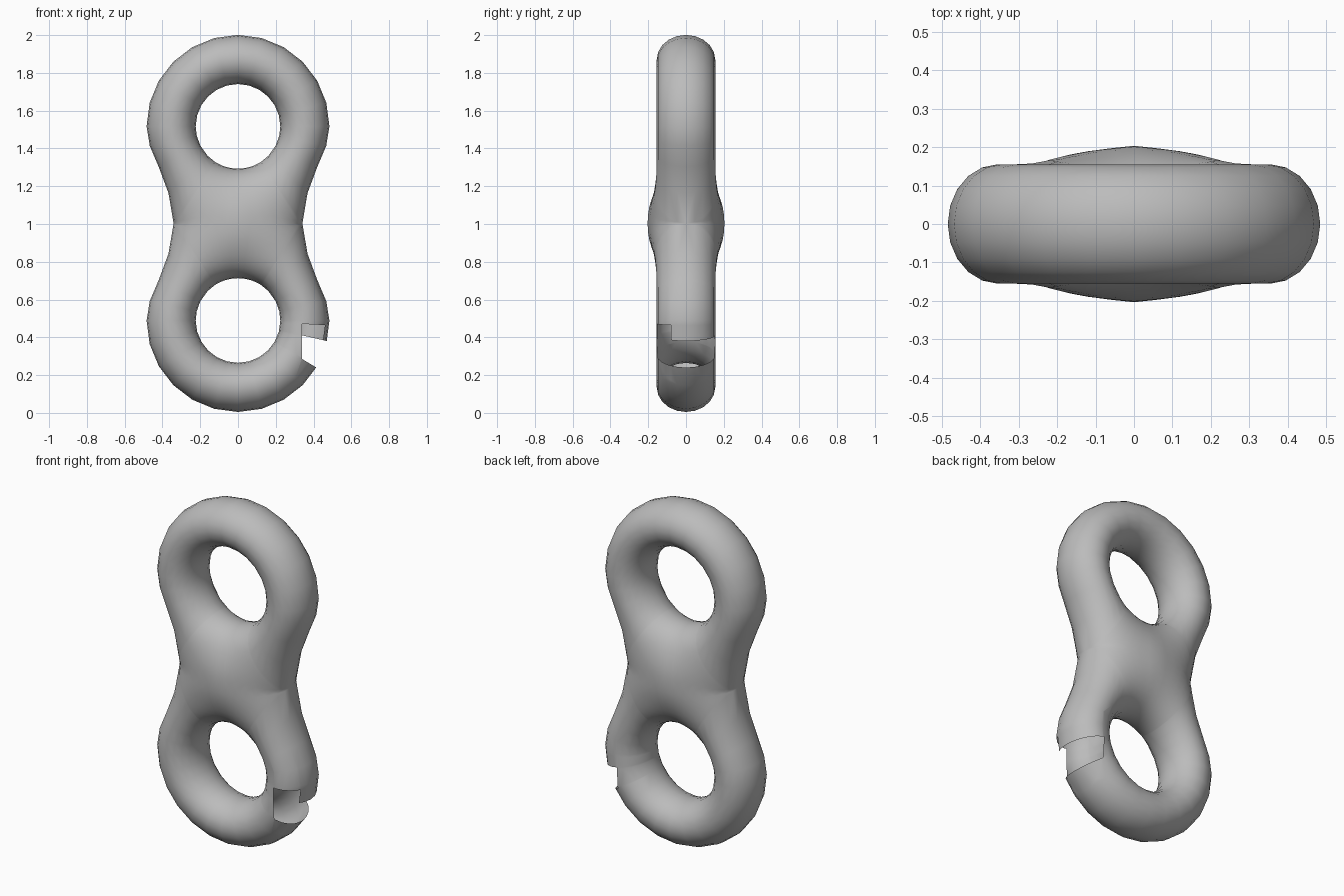
import bpy, bmesh, math
from mathutils import Vector

if "Cube" in bpy.data.objects:
    bpy.data.objects.remove(bpy.data.objects["Cube"])

MID = 1.003          # height of the symmetry plane
HOLE_Z = 0.514       # hole centre above the symmetry plane
HOLE_R, OUT_R = 0.224, 0.484
N = 10               # rows from hole edge to outer edge

# Outer edge of one quarter, as (x, height above the symmetry plane)
arc = [(OUT_R * math.cos(math.radians(a)), HOLE_Z + OUT_R * math.sin(math.radians(a)))
       for a in range(90, -1, -15)]
outline = [Vector(p) for p in arc + [(.467, .41), (.42, .30), (.368, .16), (.341, 0)]]
waist = [Vector((x, 0)) for x in (.325, .29, .24, .18, .12, .06, 0)]


def edge_distance(p):
    """Distance from p to the outer edge, counting the mirrored half."""
    best = 9
    for sign in (1, -1):
        pts = [Vector((v.x, v.y * sign)) for v in outline]
        for a, b in zip(pts, pts[1:]):
            d = b - a
            t = max(0, min(1, (p - a).dot(d) / d.length_squared))
            best = min(best, (p - a - d * t).length)
    return best


def half_depth(p):
    """Rounded thickness, swelling where the two rings merge."""
    d1 = (p - Vector((0, HOLE_Z))).length - HOLE_R
    d2 = (p - Vector((0, -HOLE_Z))).length - HOLE_R
    h = max(.2 - abs(d1 - d2), 0) / .2
    inner = max(min(d1, d2) - h * h * .05, 0)
    outer = edge_distance(p)
    w = inner + outer
    t = inner / w
    return (.155 + .16 * max(w - .26, 0)) * math.sqrt(max(4 * t * (1 - t), 0))


# Quarter grid: spokes from the hole edge to the outline or the waist line
centre = Vector((0, HOLE_Z))
grid = []
for target in outline + waist:
    start = centre + (target - centre).normalized() * HOLE_R
    row = []
    for i in range(N + 1):
        u = i / N
        s = (1 - math.cos(math.pi * u)) / 2
        if target in waist:
            k = min(1, (.341 - target.x) / .2)
            s = s * (1 - k) + (1 - math.cos(math.pi / 2 * u)) * k
        p = start.lerp(target, s)
        y = 0 if i == 0 or (i == N and target in outline) else half_depth(p)
        row.append((p.x, y, p.y))
    grid.append(row)

# Reflect the quarter into both rings, both sides, front and back
bm = bmesh.new()
for sx in (1, -1):
    for sy in (1, -1):
        for sz in (1, -1):
            vs = [[bm.verts.new((x * sx, y * sy, MID + z * sz)) for x, y, z in row]
                  for row in grid]
            for a, b in zip(vs, vs[1:]):
                for i in range(N):
                    bm.faces.new((a[i], a[i + 1], b[i + 1], b[i]))
bmesh.ops.remove_doubles(bm, verts=bm.verts, dist=.0005)
bmesh.ops.recalc_face_normals(bm, faces=bm.faces)

# Gap in the lower ring: trim to clean lines, then remove the outer wall
ring = Vector((0, 0, MID - HOLE_Z))


def angle(c):
    return math.degrees(math.atan2(c.z - ring.z, c.x))


def cut(point, normal):
    faces = [f for f in bm.faces if f.calc_center_median().x > .2
             and -50 < angle(f.calc_center_median()) < 12]
    geom = faces + list({e for f in faces for e in f.edges}) \
        + list({v for f in faces for v in f.verts})
    bmesh.ops.bisect_plane(bm, geom=geom, plane_co=point, plane_no=normal, dist=.0005)


for a in (-3, -13, -31):
    r = math.radians(a)
    cut(ring, Vector((-math.sin(r), 0, math.cos(r))))
cut(Vector((.338, 0, 0)), Vector((1, 0, 0)))
cut(Vector((0, -.08, 0)), Vector((0, 1, 0)))
gone = []
for f in bm.faces:
    c = f.calc_center_median()
    top = -3 if c.y < -.08 else -13
    if c.x > .338 and -31 < angle(c) < top:
        gone.append(f)
bmesh.ops.delete(bm, geom=gone, context='FACES')

mesh = bpy.data.meshes.new("double_ring")
bm.to_mesh(mesh)
bm.free()
obj = bpy.data.objects.new("double_ring", mesh)
bpy.context.collection.objects.link(obj)
mat = bpy.data.materials.new("grey")
mat.diffuse_color = (.5, .5, .5, 1)
mat.use_nodes = True
mat.node_tree.nodes["Principled BSDF"].inputs["Base Color"].default_value = mat.diffuse_color
mesh.materials.append(mat)
bpy.context.view_layer.objects.active = obj
obj.select_set(True)
bpy.ops.object.shade_smooth_by_angle(angle=math.radians(60))
